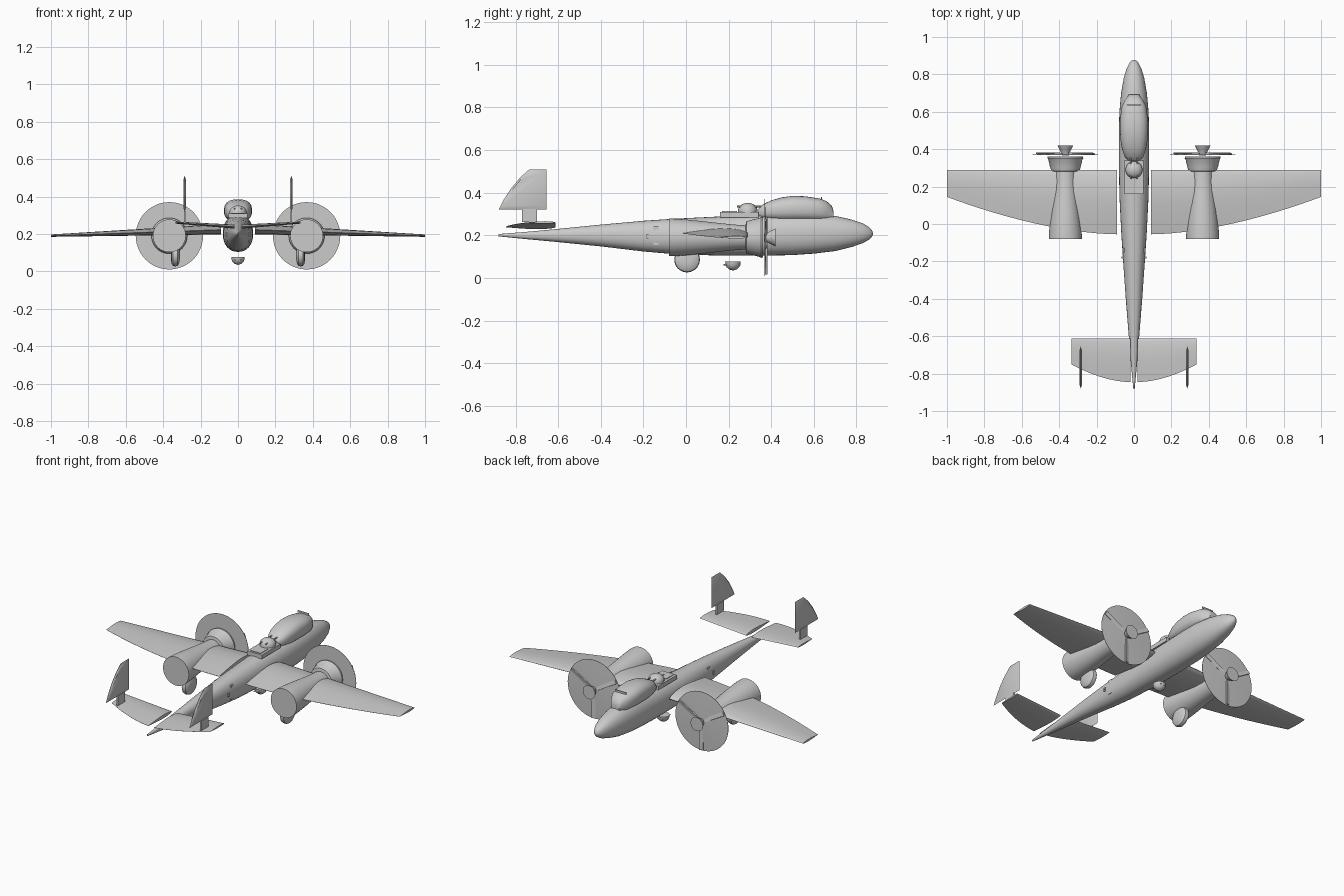
import bpy, bmesh, math
from mathutils import Matrix, Vector

if "Cube" in bpy.data.objects:
    bpy.data.objects.remove(bpy.data.objects["Cube"])


def finish(name, bm, angle=35):
    bmesh.ops.remove_doubles(bm, verts=bm.verts, dist=1e-5)
    bmesh.ops.recalc_face_normals(bm, faces=bm.faces)
    me = bpy.data.meshes.new(name)
    bm.to_mesh(me)
    bm.free()
    ob = bpy.data.objects.new(name, me)
    bpy.context.collection.objects.link(ob)
    bpy.ops.object.select_all(action='DESELECT')
    ob.select_set(True)
    bpy.context.view_layer.objects.active = ob
    bpy.ops.object.shade_smooth_by_angle(angle=math.radians(angle))
    return ob


def skin(name, rings, angle=35):
    """Join closed rings of points and cap both ends."""
    bm = bmesh.new()
    vs = [[bm.verts.new(p) for p in r] for r in rings]
    n = len(vs[0])
    for a, b in zip(vs, vs[1:]):
        for i in range(n):
            bm.faces.new((a[i], a[(i + 1) % n], b[(i + 1) % n], b[i]))
    bm.faces.new(vs[0])
    bm.faces.new(vs[-1])
    return finish(name, bm, angle)


def body(name, stations, power=2.0, n=32, angle=35):
    """Loft along y from (y, half width, bottom, top)."""
    rings = []
    for y, w, lo, hi in stations:
        r = []
        for i in range(n):
            a = 2 * math.pi * i / n
            c, s = math.cos(a), math.sin(a)
            c = math.copysign(abs(c) ** (2 / power), c)
            s = math.copysign(abs(s) ** (2 / power), s)
            r.append((w * c, y, (lo + hi) / 2 + (hi - lo) / 2 * s))
        rings.append(r)
    return skin(name, rings, angle)


def lathe(name, profile, loc, axis, n=40):
    """Spin (radius, height) points about an axis."""
    rot = Vector((0, 0, 1)).rotation_difference(Vector(axis)).to_matrix()
    rings = []
    for r, h in profile:
        rings.append([Vector(loc) + rot @ Vector((r * math.cos(2 * math.pi * i / n),
                      r * math.sin(2 * math.pi * i / n), h)) for i in range(n)])
    return skin(name, rings)


def box(name, size, loc, rot=None):
    bm = bmesh.new()
    bmesh.ops.create_cube(bm, size=1)
    m = Matrix.Translation(loc) @ (rot or Matrix()) @ Matrix.Diagonal((*size, 1))
    bmesh.ops.transform(bm, matrix=m, verts=bm.verts)
    return finish(name, bm)


def foil(name, side, x0, x1, lead, trail, sweep, power, z0, z1, t0, t1, n=16):
    """Wing panel: straight leading edge, curved trailing edge."""
    shape = [(0, 0), (.02, .3), (.08, .55), (.2, .85), (.35, 1), (.55, .85), (.8, .42), (1, .03)]
    loop = shape + [(u, -v * .8) for u, v in reversed(shape[1:])]
    rings = []
    for i in range(n + 1):
        t = i / n
        te = trail + sweep * t ** power
        th = (t0 + (t1 - t0) * t) / 2
        z = z0 + (z1 - z0) * t
        rings.append([(side * (x0 + (x1 - x0) * t), lead + (te - lead) * u, z + v * th)
                      for u, v in loop])
    return skin(name, rings, 40)


# Fuselage and canopy
body('fuselage', [
    (-.88, .004, .195, .206), (-.75, .016, .182, .216), (-.6, .028, .168, .23),
    (-.4, .044, .148, .25), (-.2, .058, .124, .268), (-.05, .068, .111, .278),
    (.15, .078, .105, .288), (.35, .081, .104, .297), (.5, .081, .107, .302),
    (.6, .078, .114, .302), (.7, .069, .126, .291), (.78, .055, .146, .273),
    (.83, .04, .163, .256), (.86, .025, .18, .238), (.873, .013, .193, .223),
    (.878, .003, .204, .211)], 2.2)
body('canopy', [
    (.34, .03, .285, .325), (.36, .05, .275, .345), (.4, .064, .27, .364),
    (.45, .072, .265, .378), (.5, .075, .265, .385), (.56, .075, .265, .383),
    (.63, .065, .265, .372), (.66, .05, .265, .36), (.685, .032, .27, .338),
    (.692, .028, .275, .315)], 2.5)
box('canopy_bar', (.075, .005, .012), (0, .637, .374))

# Upper turret on its raised deck
box('turret_deck', (.1, .18, .025), (0, .25, .297))
box('deck_hatch', (.07, .07, .006), (0, .205, .31))
lathe('upper_turret', [(.045, 0), (.045, .015), (.04, .028), (.028, .038), (.012, .044), (.002, .045)],
      (0, .29, .307), (0, 0, 1))
for s in (-1, 1):
    lathe('upper_gun', [(.004, 0), (.004, .12)], (s * .018, .24, .335), (0, 1, 0), 12)

# Lower turret
lathe('lower_turret', [(.036, 0), (.035, .012), (.03, .025), (.018, .036), (.002, .041)],
      (0, .22, .076), (0, 0, -1))
for s in (-1, 1):
    lathe('lower_gun', [(.003, 0), (.003, .08)], (s * .015, .175, .062), (0, 1, 0), 12)

for s in (-1, 1):
    # Main wing and tailplane
    foil('wing', s, .09, 1.0, .29, -.055, .2, 1.7, .222, .19, .062, .014)
    foil('tailplane', s, .02, .335, -.612, -.845, .095, 1.8, .238, .26, .024, .012)

    # Tail fin and its foot
    outline = [(-.655, .32), (-.655, .51), (-.735, .51), (-.78, .47), (-.825, .415),
               (-.86, .36), (-.88, .32)]
    bm = bmesh.new()
    mid = sum((Vector((0, y, z)) for y, z in outline), Vector()) / len(outline)
    edge = [bm.verts.new((s * .285, y, z)) for y, z in outline]
    for d in (-1, 1):
        inner = [bm.verts.new(mid.lerp(Vector((0, y, z)), .8) + Vector((s * .285 + d * .007, 0, 0)))
                 for y, z in outline]
        bm.faces.new(inner)
        for i in range(len(edge)):
            j = (i + 1) % len(edge)
            bm.faces.new((edge[i], edge[j], inner[j], inner[i]))
    finish('tail_fin', bm)
    box('fin_foot', (.01, .07, .06), (s * .285, -.735, .293))

    # Engine nacelle, cowl, spinner and propeller
    hub = (s * .367, 0, .19)
    lathe('nacelle', [(.088, -.08), (.088, -.06), (.084, 0), (.076, .08), (.068, .15),
                      (.06, .23), (.056, .29)], hub, (0, 1, 0))
    lathe('cowl', [(.06, .28), (.075, .283), (.082, .305), (.091, .345), (.096, .352), (.094, .362)],
          hub, (0, 1, 0))
    lathe('propeller_disc', [(.18, .368), (.18, .37), (.03, .378)], hub, (0, 1, 0), 48)
    lathe('spinner', [(.018, .365), (.02, .378), (.03, .395), (.042, .42)], hub, (0, 1, 0))
    for k in range(3):
        turn = Matrix.Rotation(math.radians(120 * k), 4, 'Y')
        pos = Vector(hub) + Vector((0, .376, 0)) + turn.to_3x3() @ Vector((0, 0, -.1))
        box('propeller_blade', (.024, .006, .15), pos, turn @ Matrix.Rotation(.25, 4, 'Z'))

    # Landing wheel with domed hub
    lathe('wheel', [(.02, -.024), (.045, -.02), (.057, -.012), (.06, 0), (.057, .012),
                    (.045, .02), (.02, .024)], (s * .335, .005, .086), (1, 0, 0))

    # Small side windows
    for y, z in ((-.14, .233), (-.14, .165), (-.18, .203), (-.18, .19)):
        d = .024 if y > -.15 else .01
        box('side_window', (.012, d, d * .8), (s * (.052 if z > .22 or z < .18 else .06), y, z))
